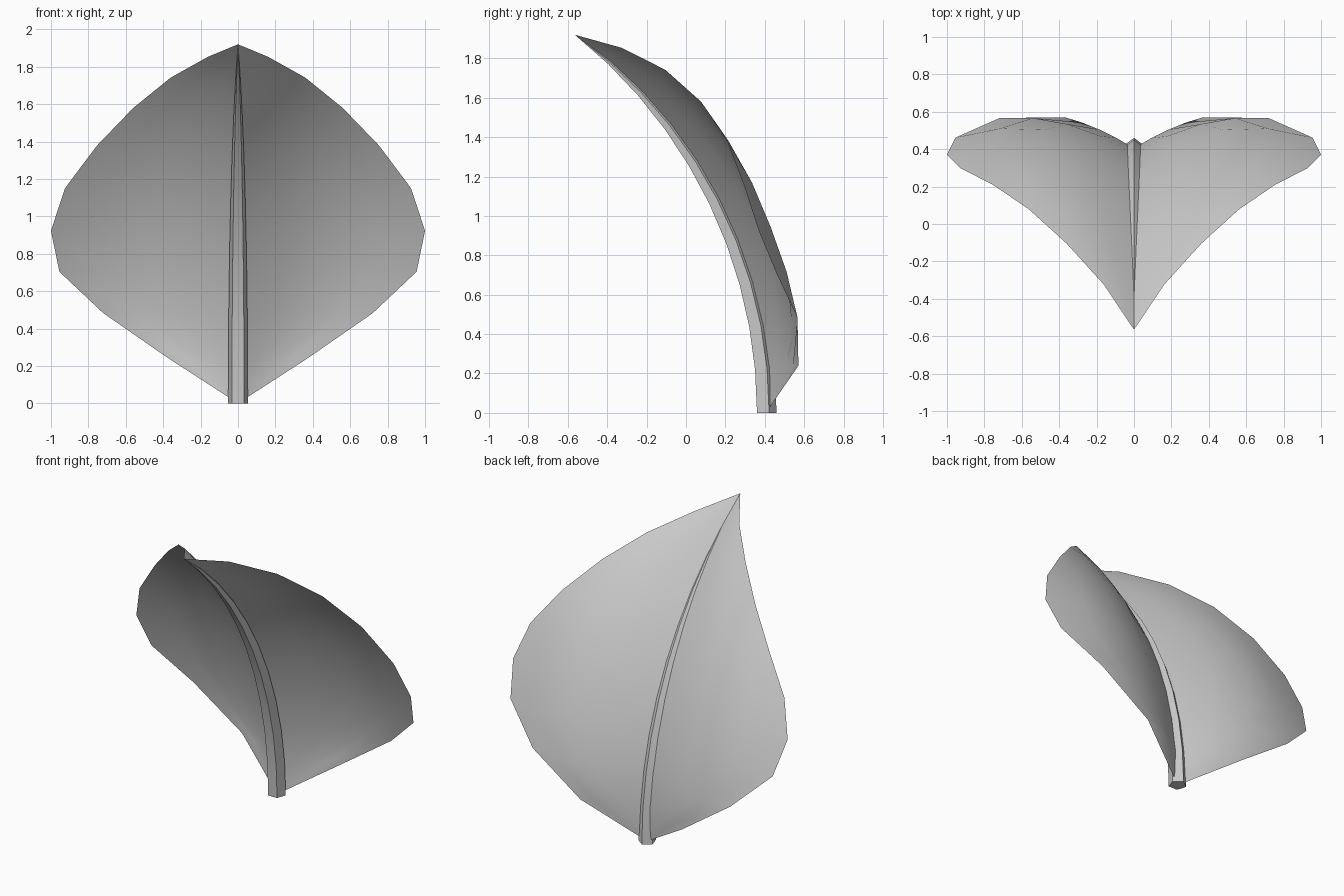
import bpy, bmesh
from math import sin, cos, pi, radians

if "Cube" in bpy.data.objects:
    bpy.data.objects.remove(bpy.data.objects["Cube"])

R = 2.385                 # radius of the arc the leaf bends along
CENTRE_Y = 0.405 - R      # arc centre sits in front of the leaf
BEND = radians(53.6)
ROWS = 10


def bent(x, n, t):
    """Point at sideways offset x, outward offset n, fraction t of the arc."""
    a = BEND * t
    return (x, CENTRE_Y + (R + n) * cos(a), (R + n) * sin(a))


def finish(bm, name, angle):
    bmesh.ops.remove_doubles(bm, verts=bm.verts, dist=1e-5)
    bmesh.ops.recalc_face_normals(bm, faces=bm.faces)
    mesh = bpy.data.meshes.new(name)
    bm.to_mesh(mesh)
    bm.free()
    obj = bpy.data.objects.new(name, mesh)
    bpy.context.collection.objects.link(obj)
    bpy.ops.object.select_all(action='DESELECT')
    obj.select_set(True)
    bpy.context.view_layer.objects.active = obj
    bpy.ops.object.shade_smooth_by_angle(angle=radians(angle))
    return obj


def skin(bm, grid, closed=False):
    """Quads between neighbouring rows; collapsed ends become triangles."""
    for a, b in zip(grid, grid[1:]):
        m = len(a)
        for i in range(m if closed else m - 1):
            j = (i + 1) % m
            loop = list(dict.fromkeys((a[i], a[j], b[j], b[i])))
            if len(loop) > 2:
                bm.faces.new(loop)


# Leaf blade halves: cupped sheet folded along the midrib
widths = [0, .37, .72, .955, 1.0, .925, .755, .56, .36, .16, 0]
COLS = 4
for side, name in ((-1, "left_blade"), (1, "right_blade")):
    bm = bmesh.new()
    grid = []
    for r, w in enumerate(widths):
        if w == 0:
            grid.append([bm.verts.new(bent(0, 0, r / ROWS))] * (COLS + 1))
            continue
        row = []
        for c in range(COLS + 1):
            x = w * c / COLS
            n = .01 + .64 * x - .51 * x * x
            row.append(bm.verts.new(bent(side * x, n, r / ROWS)))
        grid.append(row)
    skin(bm, grid)
    finish(bm, name, 60)

# Midrib: five-sided stem tapering to the tip
bm = bmesh.new()
rings = []
for r in range(ROWS):
    t = r / ROWS
    rad = .055 * (1 - t * t)
    rings.append([bm.verts.new(bent(rad * sin(2 * pi * k / 5),
                                    rad * cos(2 * pi * k / 5), t))
                  for k in range(5)])
rings.append([bm.verts.new(bent(0, 0, 1))] * 5)
skin(bm, rings, closed=True)
bm.faces.new(rings[0])
finish(bm, "midrib", 30)
